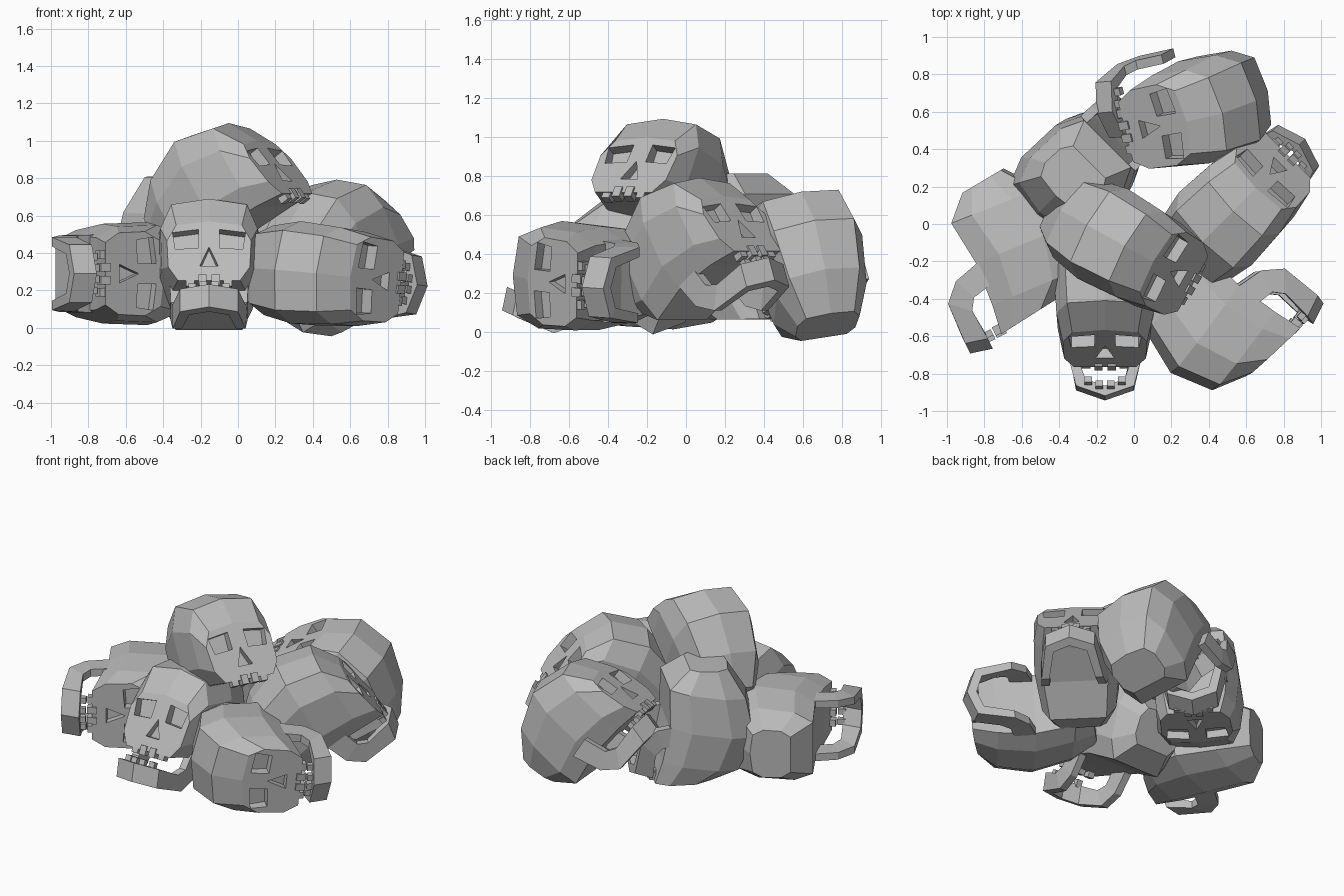
import bpy, bmesh
from mathutils import Vector, Matrix

cube = bpy.data.objects.get("Cube")
if cube:
    bpy.data.objects.remove(cube, do_unlink=True)

bone = bpy.data.materials.new("bone_grey")
bone.use_nodes = True
bone.diffuse_color = (0.5, 0.5, 0.5, 1)
bone.node_tree.nodes["Principled BSDF"].inputs["Base Color"].default_value = (0.5, 0.5, 0.5, 1)


# Local frame of a skull: x = its left, y = backwards, z = crown
def loft(bm, rings):
    loops = [[bm.verts.new(p) for p in ring] for ring in rings]
    n = len(loops[0])
    for a, b in zip(loops, loops[1:]):
        for i in range(n):
            j = (i + 1) % n
            bm.faces.new((a[i], a[j], b[j], b[i]))
    bm.faces.new(loops[0])
    bm.faces.new(loops[-1])


def box(bm, centre, size):
    m = Matrix.Translation(centre) @ Matrix.Diagonal((*size, 1))
    bmesh.ops.create_cube(bm, size=1, matrix=m)


def finish(bm, name):
    bmesh.ops.recalc_face_normals(bm, faces=bm.faces)
    mesh = bpy.data.meshes.new(name)
    bm.to_mesh(mesh)
    bm.free()
    mesh.materials.append(bone)
    return mesh


def add(name, mesh):
    ob = bpy.data.objects.new(name, mesh)
    bpy.context.scene.collection.objects.link(ob)
    return ob


def cranium_mesh():
    # Sections: bottom (f, u), top (f, u), half width
    stations = [((-.39, .06), (-.41, .31), .165),
                ((-.27, -.065), (-.23, .45), .24),
                ((-.02, -.04), (.02, .53), .275),
                ((.22, -.06), (.25, .455), .26),
                ((.38, -.085), (.34, .28), .225)]
    half = [(.74, 0), (.97, .23), (1, .68), (.78, .95)]
    shape = half + [(0, 1.015)] + [(-s, t) for s, t in reversed(half)]
    rings = []
    for lo, hi, w in stations:
        lo, hi = Vector(lo), Vector(hi)
        ring = []
        for s, t in shape:
            p = lo.lerp(hi, t)
            ring.append((s * w, -p.x, p.y))
        rings.append(ring)
    bm = bmesh.new()
    loft(bm, rings)
    skull = add("cranium_base", finish(bm, "cranium_base"))

    # Eye sockets and nose hole
    bm = bmesh.new()
    for s in (1, -1):
        eye = [(.055, .12), (.18, .11), (.195, .215), (.055, .235)]
        loft(bm, [[(s * x, y, z) for x, z in eye] for y in (-.45, -.29)])
    nose = [(-.05, .005), (.05, .005), (0, .125)]
    loft(bm, [[(x, y, z) for x, z in nose] for y in (-.45, -.315)])
    cutter = add("socket_cutter", finish(bm, "socket_cutter"))
    cutter.hide_render = True
    cut = skull.modifiers.new("sockets", "BOOLEAN")
    cut.operation = "DIFFERENCE"
    cut.solver = "EXACT"
    cut.object = cutter
    graph = bpy.context.evaluated_depsgraph_get()
    mesh = bpy.data.meshes.new_from_object(skull.evaluated_get(graph))
    bpy.data.objects.remove(skull)
    bpy.data.objects.remove(cutter)

    # Upper teeth
    bm = bmesh.new()
    bm.from_mesh(mesh)
    for x in (-.1, -.035, .035, .1):
        box(bm, (x, -.37 + abs(x) * .2, -.085), (.045, .05, .06))
    bm.to_mesh(mesh)
    bm.free()
    return mesh


def jaw_mesh():
    # Half hoop: upper (f, u), lower (f, u), half width, inward shift
    half = [((.11, .02), (-.03, .01), .21, (.05, 0)),
            ((.14, -.13), (.02, -.18), .205, (.05, 0)),
            ((.2, -.17), (.11, -.27), .195, (.05, 0)),
            ((.37, -.16), (.34, -.28), .155, (.05, .04)),
            ((.43, -.16), (.4, -.28), 0, (0, .06))]
    path = [(1, s) for s in half] + [(-1, s) for s in half[-2::-1]]
    rings = []
    for side, (a, b, w, (dx, df)) in path:
        rings.append([(side * w, -a[0], a[1]), (side * w, -b[0], b[1]),
                      (side * (w - dx), -b[0] + df, b[1]), (side * (w - dx), -a[0] + df, a[1])])
    bm = bmesh.new()
    loft(bm, rings)
    for x in (-.09, -.03, .03, .09):
        box(bm, (x, -.385 + abs(x) * .4, -.15), (.04, .035, .05))
    return finish(bm, "jaw")


cranium, jaw = cranium_mesh(), jaw_mesh()

# Pile: name, hinge position, facing, crown direction, jaw shift (left, back, up) or None
pile = [
    ("front", (-.155, -.385, .165), (0, -.9, .435), (0, .435, .9), (0, -.08, -.01)),
    ("top", (0, -.146, .572), (.72, -.4, .57), (-.5, .28, .82), None),
    ("front_left", (.53, -.375, .27), (.75, -.65, -.06), (-.65, -.75, .08), (0, 0, 0)),
    ("right", (-.8, -.21, .29), (.44, -.9, 0), (.9, .44, 0), (0, 0, 0)),
    ("left", (.57, .11, .27), (.58, .58, .57), (-.385, -.385, .84), (0, 0, 0)),
    ("back", (.22, .6, .26), (-.5, -.25, .8), (.82, .12, .55), (-.12, .04, .03)),
    ("back_right", (-.165, .405, .435), (.08, .08, -.98), (-.7, -.7, -.08), (0, .02, .06)),
]
for name, pos, face, crown, shift in pile:
    f = Vector(face).normalized()
    left = Vector(crown).cross(f).normalized()
    up = f.cross(left)
    m = Matrix((left, -f, up)).transposed().to_4x4()
    m.translation = Vector(pos)
    add(name + "_skull", cranium).matrix_world = m
    if shift:
        add(name + "_jaw", jaw).matrix_world = m @ Matrix.Translation(shift)
